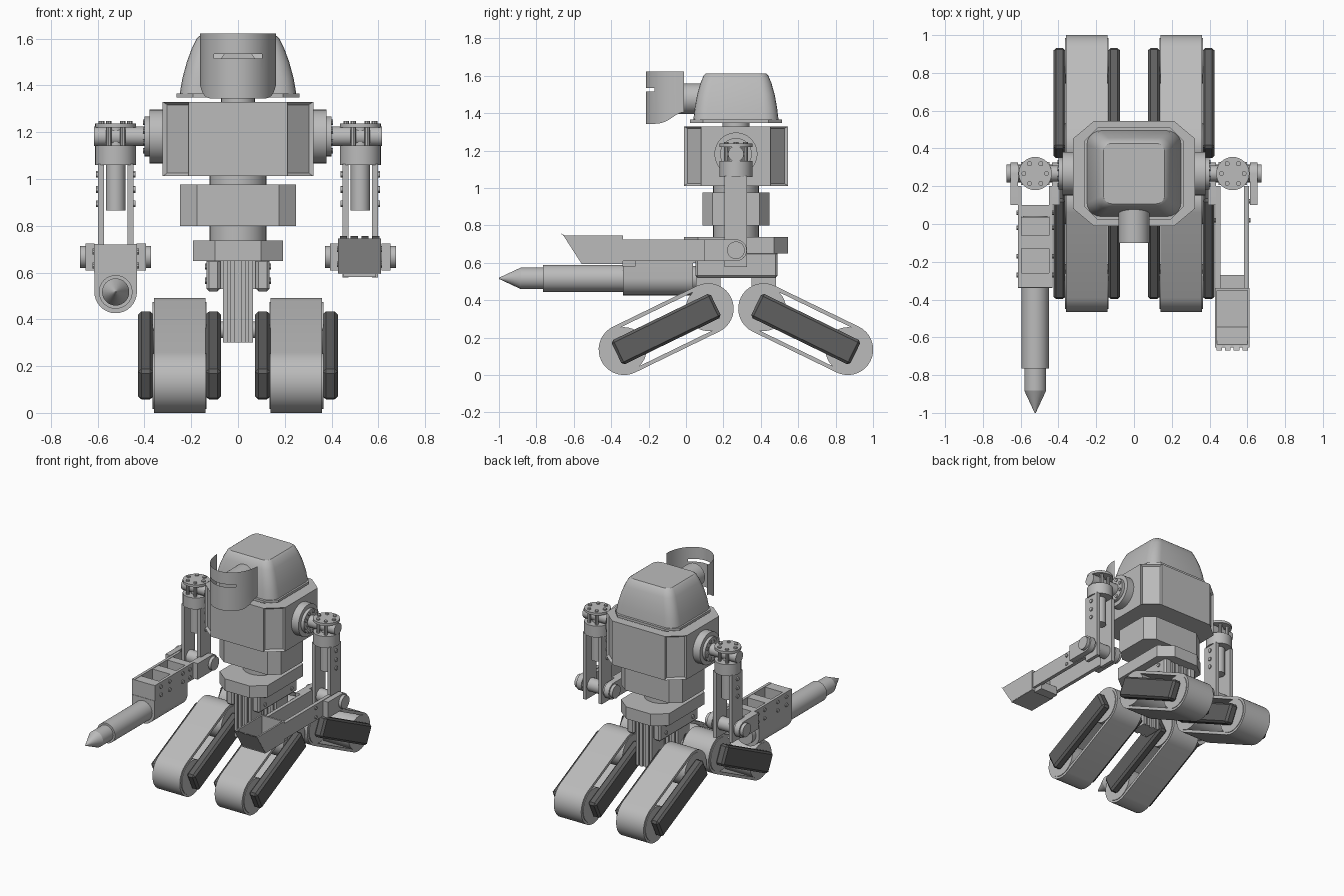
import bpy, bmesh, math
from mathutils import Vector, Matrix

if "Cube" in bpy.data.objects:
    bpy.data.objects.remove(bpy.data.objects["Cube"])


def material(name, v):
    m = bpy.data.materials.new(name)
    m.diffuse_color = (v, v, v, 1)
    m.use_nodes = True
    m.node_tree.nodes["Principled BSDF"].inputs["Base Color"].default_value = m.diffuse_color
    return m


LIGHT, DARK = material("light_grey", 0.50), material("dark_grey", 0.115)
CY = 0.267  # y of the body axis


def finish(name, bm, mat=LIGHT, recalc=True):
    if recalc:
        bmesh.ops.recalc_face_normals(bm, faces=bm.faces)
    me = bpy.data.meshes.new(name)
    bm.to_mesh(me)
    bm.free()
    me.materials.append(mat)
    me.shade_smooth()
    me.set_sharp_from_angle(angle=math.radians(30))
    ob = bpy.data.objects.new(name, me)
    bpy.context.collection.objects.link(ob)
    return ob


def box(name, x, y, z, mat=LIGHT, bevel=0, mtx=None):
    bm = bmesh.new()
    c = [(a[0] + a[1]) / 2 for a in (x, y, z)]
    s = [abs(a[1] - a[0]) for a in (x, y, z)]
    bmesh.ops.create_cube(bm, size=1, matrix=Matrix.Translation(c) @ Matrix.Diagonal((*s, 1)))
    if bevel:
        bmesh.ops.bevel(bm, geom=bm.edges[:], offset=bevel, segments=1, affect='EDGES')
    if mtx:
        bm.transform(mtx)
    return finish(name, bm, mat)


def cyl(name, p, q, r, r2=None, seg=32):
    p, q = Vector(p), Vector(q)
    bm = bmesh.new()
    m = Matrix.Translation((p + q) / 2) @ (q - p).to_track_quat('Z', 'Y').to_matrix().to_4x4()
    bmesh.ops.create_cone(bm, cap_ends=True, segments=seg, radius1=r,
                          radius2=r if r2 is None else r2, depth=(q - p).length, matrix=m)
    return finish(name, bm)


def loft(rings, cap=True, close=False):
    """Join equal-length closed rings of points into a skin."""
    bm = bmesh.new()
    vs = [[bm.verts.new(p) for p in r] for r in rings]
    n = len(rings[0])
    pairs = list(zip(vs, vs[1:])) + ([(vs[-1], vs[0])] if close else [])
    for a, b in pairs:
        for i in range(n):
            j = (i + 1) % n
            bm.faces.new((a[i], a[j], b[j], b[i]))
    if cap:
        bm.faces.new(vs[0])
        bm.faces.new(vs[-1])
    bmesh.ops.recalc_face_normals(bm, faces=bm.faces)
    return bm


def octagon(hx, hy, cx, cy, z):
    q = [(hx, hy - cy), (hx - cx, hy)]
    pts = q + [(-x, y) for x, y in q[::-1]]
    pts += [(-x, -y) for x, y in pts]
    return [(x, CY + y, z) for x, y in pts]


def oct_prism(hx, hy, cx, cy, z0, z1):
    return loft([octagon(hx, hy, cx, cy, z) for z in (z0, z1)])


def profile_x(name, pts, x0, x1):
    """Extrude a (y, z) outline along x."""
    return finish(name, loft([[(x, *p) for p in pts] for x in (x0, x1)]))


# Four tracks: belt, two wheels, dark side bars
def stadium(x, a, b, r):
    ang = math.atan2(b[1] - a[1], b[0] - a[0])
    pts = []
    for c, start in ((b, ang - math.pi / 2), (a, ang + math.pi / 2)):
        for i in range(19):
            t = start + math.pi * i / 18
            pts.append((x, c[0] + r * math.cos(t), c[1] + r * math.sin(t)))
    return pts


for end, f in (("front", -1), ("rear", 1)):
    up, low = (CY + f * 0.148, 0.355), (CY + f * 0.598, 0.136)
    mid = ((up[0] + low[0]) / 2, (up[1] + low[1]) / 2)
    tilt = math.atan2(low[1] - up[1], low[0] - up[0])
    for side, s in (("left", -1), ("right", 1)):
        xc, tag = s * 0.25, f"{end}_{side}_"
        rings = [stadium(xc + w, up, low, r) for w, r in
                 ((-.11, .136), (.11, .136), (.11, .115), (-.11, .115))]
        finish(tag + "track_belt", loft(rings, cap=False, close=True))
        for nm, c in (("upper", up), ("lower", low)):
            cyl(tag + nm + "_wheel", (xc - .115, *c), (xc + .115, *c), .12)
        m = Matrix.Translation((0, *mid)) @ Matrix.Rotation(tilt, 4, 'X')
        for o in (-1, 1):
            xs = sorted((xc + o * .112, xc + o * .177))
            box(tag + "side_bar", xs, (-.295, .295), (-.072, .072), DARK, .014, m)
    # Legs holding the upper axles
    cyl(end + "_axle", (-.2, *up), (.2, *up), .035)
    ys = sorted((up[0] - .065, up[0] + .065))
    box(end + "_leg_core", (-.045, .045), (ys[0] + .012, ys[1] - .012), (.3, .66))
    for s in (-1, 1):
        box(end + "_leg_plate", sorted((s * .012, s * .035)), ys, (.3, .66))
        box(end + "_leg_rail", sorted((s * .045, s * .065)), ys, (.3, .66))

# Pelvis side plates with bolts
for s in (-1, 1):
    box("pelvis_plate", sorted((s * .075, s * .135)), (.05, .49), (.52, .66), bevel=.012)
    for y in (.115, .42):
        for z in (.565, .625):
            cyl("pelvis_bolt", (s * .13, y, z), (s * .142, y, z), .013, seg=12)
box("pelvis_core", (-.08, .08), (.08, .46), (.53, .66))

# Torso stack
finish("hip_block", oct_prism(.193, .278, .095, .075, .65, .737))
cyl("waist", (0, CY, .73), (0, CY, 1.02), .122)
finish("belly_block", oct_prism(.247, .18, .072, .055, .80, .977))
bm = oct_prism(.322, .278, .11, .092, 1.012, 1.33)
corners = [f for f in bm.faces if abs(f.normal.x) > .2 and abs(f.normal.y) > .2]
bmesh.ops.inset_individual(bm, faces=corners, thickness=.018, depth=-.015)
finish("chest", bm, recalc=False)

# Head: collar, brim, dome and face connector
cyl("neck", (0, CY, 1.32), (0, CY, 1.36), .072)
finish("head_brim", oct_prism(.262, .245, .07, .07, 1.348, 1.366))


def rounded(hx, hy, r, z):
    pts = []
    for k, (sx, sy) in enumerate(((1, 1), (-1, 1), (-1, -1), (1, -1))):
        for i in range(6):
            t = math.pi / 2 * (k + i / 5)
            pts.append((sx * (hx - r) + r * math.cos(t), CY + sy * (hy - r) + r * math.sin(t), z))
    return pts


dome = ((.25, .228, .075, 1.36), (.238, .22, .07, 1.43), (.219, .207, .065, 1.5),
        (.197, .19, .06, 1.56), (.175, .172, .05, 1.603), (.162, .16, .045, 1.613))
finish("head_dome", loft([rounded(*d) for d in dome]))
cyl("face_connector", (0, .12, 1.477), (0, -.1, 1.477), .082)

# Curved thin face shield with a viewing slit
bm = bmesh.new()
cols = []
for i in range(33):
    a = math.pi * (i / 32 - .5)
    zb = 1.343 + .062 * abs(math.sin(a)) ** 12
    cols.append([bm.verts.new((.163 * math.sin(a), -.01 - .205 * math.cos(a), z))
                 for z in (zb, 1.515, 1.535, 1.622)])
for a, b in zip(cols, cols[1:]):
    for k in range(3):
        if k == 1 and abs(a[0].co.x + b[0].co.x) / 2 < .1:
            continue
        bm.faces.new((a[k], b[k], b[k + 1], a[k + 1]))
finish("face_shield", bm, recalc=False)

# Shoulders, upper arms and elbows
EZ = .667
for side, s in (("left", -1), ("right", 1)):
    ax = s * .523

    def across(name, o0, o1, r, y, z, seg=32):
        cyl(f"{side}_{name}", (o0, y, z), (o1, y, z), r, seg=seg)

    across("shoulder_flange", s * .31, s * .378, .115, CY, 1.182)
    across("shoulder_ring", s * .37, s * .4, .085, CY, 1.182)
    across("shoulder_shaft", s * .39, s * .615, .042, CY, 1.182)
    for i in range(8):
        t = math.pi * (i + .5) / 4
        across("shoulder_bolt", s * .39, s * .406, .012, CY + .066 * math.cos(t),
               1.182 + .066 * math.sin(t), 10)
    for nm, z0, z1, r in (("knuckle_cap", 1.22, 1.238, .088), ("knuckle_pin", 1.1, 1.23, .035),
                          ("knuckle_base", 1.06, 1.143, .088), ("upper_arm_rod", .865, 1.07, .041)):
        cyl(f"{side}_{nm}", (ax, CY, z0), (ax, CY, z1), r)
    for i in range(6):
        t = math.pi * i / 3
        x, y = ax + .06 * math.cos(t), CY + .06 * math.sin(t)
        cyl(side + "_cap_bolt", (x, y, 1.235), (x, y, 1.247), .013, seg=10)
        if i % 3:
            cyl(side + "_knuckle_post", (x, y, 1.13), (x, y, 1.23), .012, seg=10)
    across("elbow_pin", ax - .152, ax + .152, .047, CY, EZ)
    for o in (-1, 1):
        xs = sorted((ax + o * .05, ax + o * .076))
        box(side + "_upper_arm_plate", xs, (.207, .327), (.578, 1.065))
        for z in (.895, .955, 1.02):
            across("arm_bolt", ax + o * .07, ax + o * .084, .014, CY, z, 12)
        # Clevis cheek with a rounded rear end
        pts = [(.1, EZ - .058), (.1, EZ + .058)]
        pts += [(CY + .058 * math.sin(math.pi * i / 12), EZ + .058 * math.cos(math.pi * i / 12))
                for i in range(13)]
        profile_x(side + "_elbow_cheek", pts, ax + o * .09, ax + o * .13)

# Drill forearm (left in front view)
dx, dz = -.523, .517
for o in (-1, 1):
    xs = sorted((dx + o * .072, dx + o * .092))
    box("drill_arm_plate", xs, (-.335, .2), (.6, .722))
    for y in (-.27, -.17, -.02, .06):
        for z in (.63, .69):
            cyl("drill_arm_bolt", (dx + o * .09, y, z), (dx + o * .1, y, z), .013, seg=10)
for y0, y1 in ((-.335, -.26), (-.13, -.06), (.04, .1)):
    box("drill_arm_crossbar", (dx - .08, dx + .08), (y0, y1), (.6, .72))
sleeve = [(dx + .091, .61), (dx - .091, .61)]
sleeve += [(dx - .091 * math.cos(math.pi * i / 16), dz - .091 * math.sin(math.pi * i / 16))
           for i in range(17)]
finish("drill_sleeve", loft([[(x, y, z) for x, z in sleeve] for y in (-.338, .038)]))
cyl("drill_rear_cap", (dx, .03, dz), (dx, .075, dz), .065)
cyl("drill_barrel", (dx, -.33, dz), (dx, -.765, dz), .072)
cyl("drill_shank", (dx, -.76, dz), (dx, -.882, dz), .058)
cyl("drill_tip", (dx, -.882, dz), (dx, -1, dz), .058, .003)

# Bucket forearm (right in front view)
bx = .52
for o in (-1, 1):
    box("bucket_arm_rail", sorted((bx + o * .062, bx + o * .088)), (-.34, .2), (.61, .725))
    for y in (.02, .12):
        for z in (.635, .7):
            cyl("bucket_arm_bolt", (bx + o * .085, y, z), (bx + o * .096, y, z), .012, seg=10)
    profile_x("bucket_side", [(-.655, .745), (-.555, .595), (-.34, .595), (-.34, .745)],
              bx + o * .08, bx + o * .092)
box("bucket_floor", (bx - .09, bx + .09), (-.56, -.34), (.593, .607))
box("bucket_back", (bx - .09, bx + .09), (-.352, -.338), (.593, .745))
box("bucket_mount", (bx - .07, bx + .07), (-.34, -.27), (.58, .64))
profile_x("bucket_front", [(-.655, .745), (-.557, .593), (-.54, .6), (-.638, .745)],
          bx - .091, bx + .091)
for i in range(4):
    x = bx - .069 + i * .046
    profile_x("bucket_tooth", [(-.652, .742), (-.67, .757), (-.638, .742)], x - .015, x + .015)
